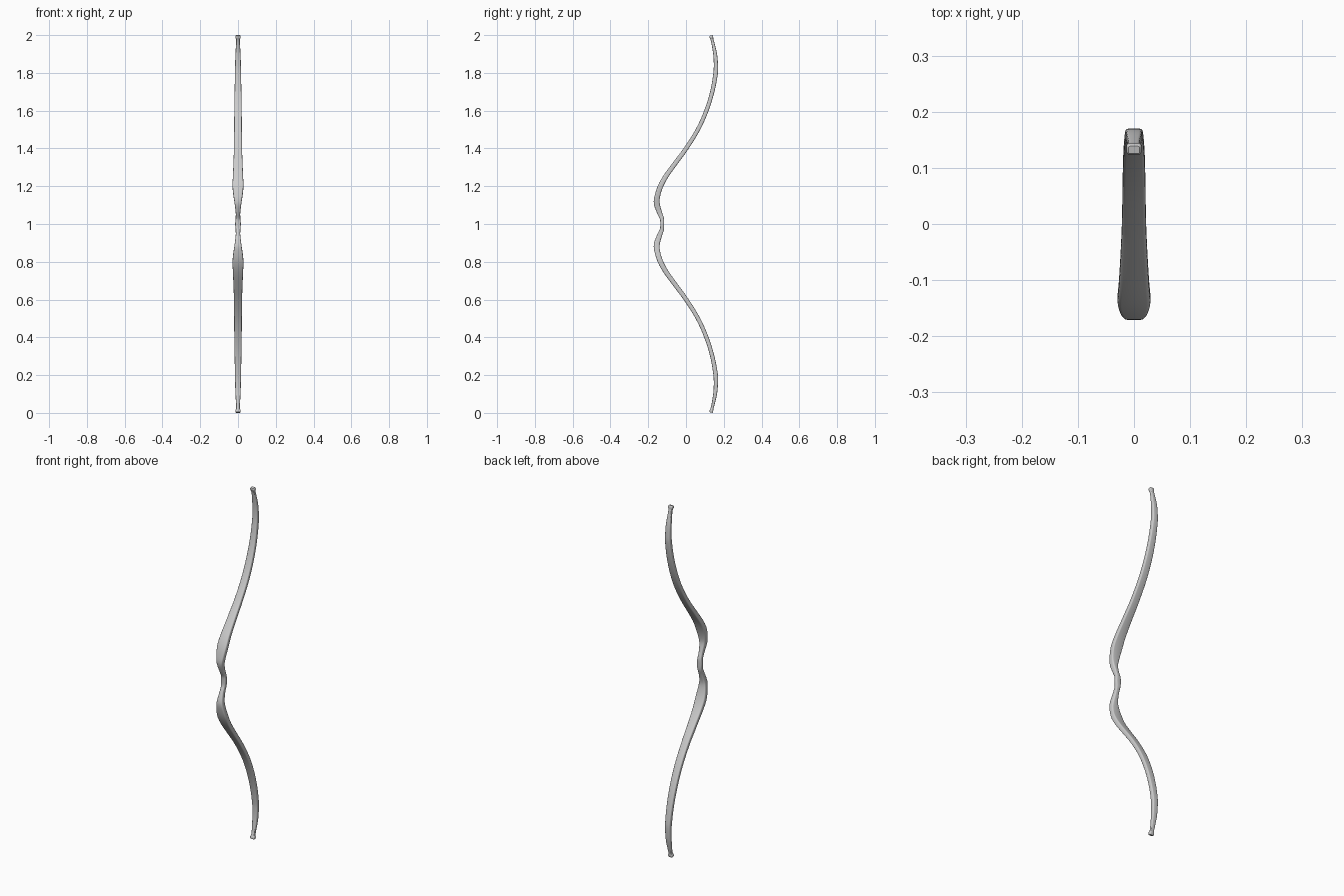
import bpy, bmesh, math
from mathutils import Vector

if "Cube" in bpy.data.objects:
    bpy.data.objects.remove(bpy.data.objects["Cube"])

# Upper-limb stations: height above grip centre, y, half width, half thickness
ST = [(0.0, -.126, .015, .010), (.03, -.128, .0125, .011), (.06, -.140, .012, .013),
      (.11, -.155, .018, .0155), (.15, -.151, .024, .0145), (.20, -.135, .029, .014),
      (.25, -.108, .027, .013), (.32, -.058, .024, .012), (.40, .001, .0215, .0115),
      (.50, .063, .0205, .011), (.60, .108, .0195, .011), (.70, .139, .018, .011),
      (.80, .157, .016, .012), (.85, .158, .015, .011), (.90, .154, .0135, .010),
      (.96, .142, .010, .008), (.978, .137, .010, .008), (.986, .135, .013, .0095),
      (.994, .133, .013, .0095), (.998, .132, .010, .007)]
STEPS = 4
# Full list of stations, mirrored through the grip centre
full = [Vector((-s[0],) + s[1:]) for s in reversed(ST[1:])] + [Vector(s) for s in ST]


def spline(pts, steps):
    """Smooth curve through stations, tangents scaled for uneven spacing."""
    n = len(pts)
    slope = []
    for i in range(n):
        a, b = pts[max(i - 1, 0)], pts[min(i + 1, n - 1)]
        slope.append((b - a) / (b[0] - a[0]))
    out = []
    for i in range(n - 1):
        h = pts[i + 1][0] - pts[i][0]
        for k in range(steps):
            t = k / steps
            out.append(pts[i] * (2*t**3 - 3*t*t + 1) + slope[i] * h * (t**3 - 2*t*t + t)
                       + pts[i + 1] * (3*t*t - 2*t**3) + slope[i + 1] * h * (t**3 - t*t))
    return out + [pts[-1]]


def section(w, t):
    """Rounded rectangle outline."""
    r = min(w, t) * 0.5
    pts = []
    for c, (sx, sy) in enumerate([(1, 1), (-1, 1), (-1, -1), (1, -1)]):
        for k in range(4):
            a = math.radians(90 * c + 30 * k)
            pts.append((sx * (w - r) + r * math.cos(a), sy * (t - r) + r * math.sin(a)))
    return pts


# Bow stave: section swept along the recurved path
path = spline(full, STEPS)
bm = bmesh.new()
rings = []
for i, p in enumerate(path):
    a, b = path[max(i - 1, 0)], path[min(i + 1, len(path) - 1)]
    tan = Vector((0, b[1] - a[1], b[0] - a[0])).normalized()
    nor = Vector((0, tan.z, -tan.y))
    centre = Vector((0, p[1], 1 + p[0]))
    rings.append([bm.verts.new(centre + Vector((x, 0, 0)) + nor * y)
                  for x, y in section(p[2], p[3])])
for r0, r1 in zip(rings, rings[1:]):
    for j in range(len(r0)):
        k = (j + 1) % len(r0)
        bm.faces.new((r0[j], r0[k], r1[k], r1[j]))
bm.faces.new(rings[0][::-1])
bm.faces.new(rings[-1])
bmesh.ops.recalc_face_normals(bm, faces=bm.faces[:])
mesh = bpy.data.meshes.new("bow_stave")
bm.to_mesh(mesh)
bm.free()
bow = bpy.data.objects.new("bow_stave", mesh)
bpy.context.collection.objects.link(bow)
bpy.context.view_layer.objects.active = bow
bow.select_set(True)
bpy.ops.object.shade_smooth_by_angle(angle=math.radians(35))
